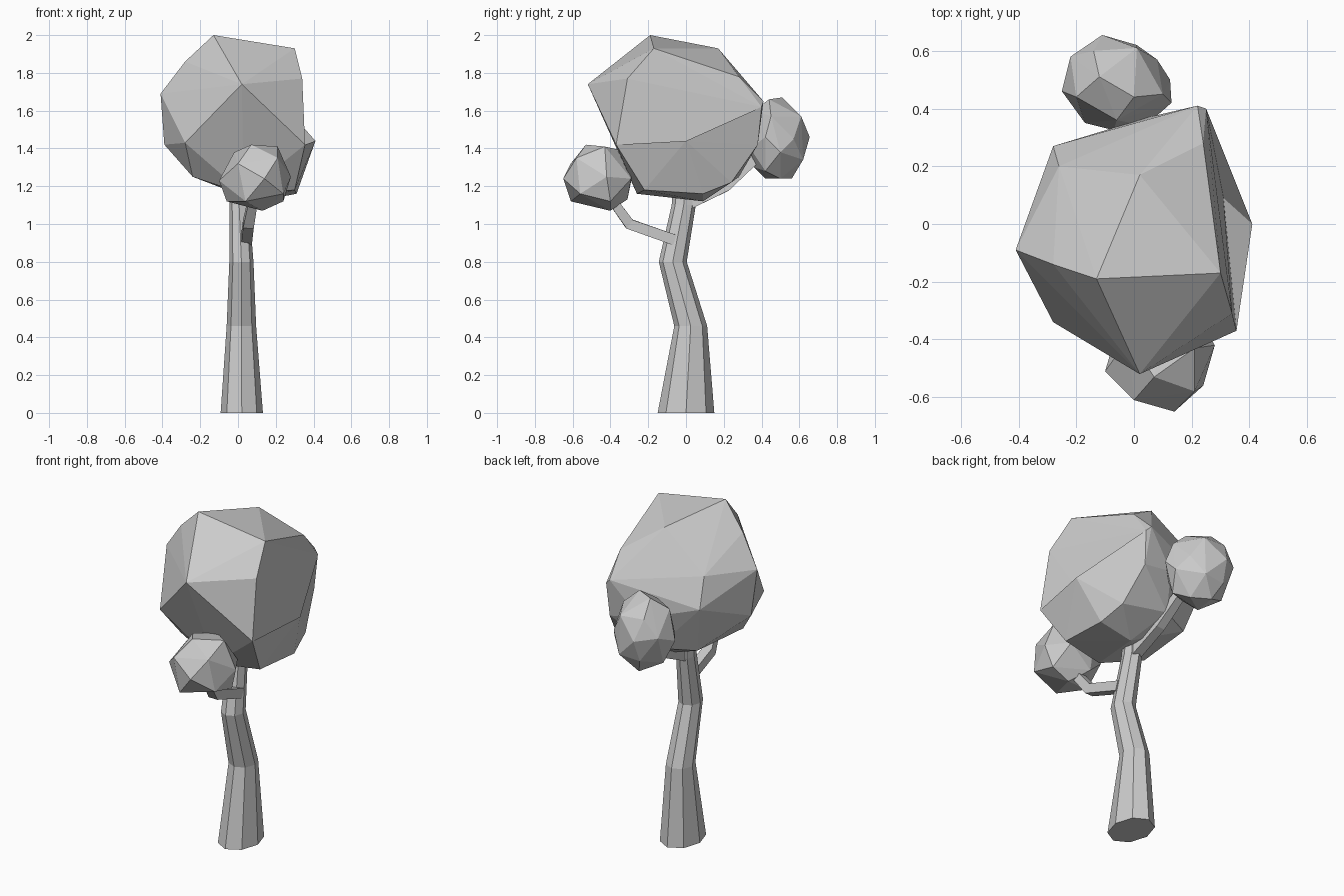
import bpy, bmesh, math
from mathutils import Vector


def finish(bm, name):
    bmesh.ops.recalc_face_normals(bm, faces=bm.faces)
    mesh = bpy.data.meshes.new(name)
    bm.to_mesh(mesh)
    bm.free()
    obj = bpy.data.objects.new(name, mesh)
    bpy.context.collection.objects.link(obj)
    return obj


def hull(name, points, rim=(), tip=None):
    """Faceted clump around corner points; the faces inside rim are pulled to a tip."""
    bm = bmesh.new()
    verts = [bm.verts.new(p) for p in points]
    ring = {verts[i] for i in rim}
    res = bmesh.ops.convex_hull(bm, input=bm.verts[:])
    inner = {g for k in ("geom_interior", "geom_unused") for g in res[k]
             if isinstance(g, bmesh.types.BMVert)}
    bmesh.ops.delete(bm, geom=list(inner), context='VERTS')
    if tip:
        side = [f for f in bm.faces if all(v in ring for v in f.verts)]
        bmesh.ops.delete(bm, geom=side, context='FACES')
        t = bm.verts.new(tip)
        for e in [e for e in bm.edges if e.is_boundary]:
            bm.faces.new((e.verts[0], e.verts[1], t))
    return finish(bm, name)


def loft(name, rings):
    """Skin a closed tube through equal-length rings of points."""
    bm = bmesh.new()
    rows = [[bm.verts.new(p) for p in ring] for ring in rings]
    n = len(rows[0])
    for a, b in zip(rows, rows[1:]):
        for i in range(n):
            j = (i + 1) % n
            bm.faces.new((a[i], a[j], b[j], b[i]))
    bm.faces.new(rows[0])
    bm.faces.new(rows[-1])
    return finish(bm, name)


def branch(name, path, radii, sides=4):
    path = [Vector(p) for p in path]
    rings = []
    for i, p in enumerate(path):
        d = (path[min(i + 1, len(path) - 1)] - path[max(i - 1, 0)]).normalized()
        u = d.cross(Vector((1, 0, 0))).normalized()
        v = d.cross(u)
        angles = [2 * math.pi * (k + 0.5) / sides for k in range(sides)]
        rings.append([p + (u * math.cos(a) + v * math.sin(a)) * radii[i] for a in angles])
    return loft(name, rings)


# Bent, tapering trunk: x centre, y centre, z, x radius, y radius
trunk = [(0.02, 0.0, 0.0, 0.112, 0.15),
         (0.018, 0.025, 0.46, 0.078, 0.087),
         (0.018, -0.07, 0.80, 0.064, 0.074),
         (0.006, -0.012, 1.10, 0.052, 0.064),
         (0.0, -0.005, 1.30, 0.045, 0.055)]
loft("trunk", [[(x + rx * math.cos(t), y + ry * math.sin(t), z)
                for t in [2 * math.pi * k / 8 for k in range(8)]]
               for x, y, z, rx, ry in trunk])

# Side branches
branch("front_branch", [(0.045, -0.06, 0.915), (0.055, -0.30, 1.0), (0.09, -0.43, 1.18)],
       [0.04, 0.04, 0.032])
branch("back_branch", [(0.01, 0.0, 1.10), (0.0, 0.21, 1.2), (-0.04, 0.45, 1.42)],
       [0.042, 0.04, 0.032])

# Main crown, with a knuckle on its right side
hull("main_crown", [
    (0.355, -0.37, 1.42), (0.25, 0.40, 1.62), (0.24, 0.38, 1.42),
    (0.28, 0.24, 1.22), (0.31, 0.09, 1.16), (0.30, -0.22, 1.18),
    (-0.13, -0.19, 2.0), (0.30, -0.17, 1.93), (0.02, 0.17, 1.93),
    (-0.28, -0.14, 1.86), (-0.26, 0.20, 1.72), (0.24, 0.28, 1.78),
    (0.34, -0.31, 1.77), (0.02, -0.52, 1.74), (-0.41, -0.09, 1.69),
    (0.22, 0.41, 1.65), (-0.28, 0.27, 1.55),
    (-0.28, -0.34, 1.43), (-0.39, -0.06, 1.42), (0.05, 0.37, 1.45),
    (-0.24, -0.20, 1.25), (-0.20, 0.18, 1.25), (0.03, -0.26, 1.16),
    (0.10, 0.09, 1.12), (0.0, 0.28, 1.25)],
    rim=range(6), tip=(0.41, 0.0, 1.44))

# Small crown on the front branch
hull("front_crown", [
    (0.07, -0.53, 1.42), (0.21, -0.43, 1.41), (-0.02, -0.40, 1.38),
    (-0.10, -0.51, 1.23), (0.0, -0.61, 1.32), (0.14, -0.65, 1.24),
    (0.21, -0.58, 1.35), (0.24, -0.56, 1.16), (0.28, -0.42, 1.25),
    (-0.06, -0.47, 1.12), (0.04, -0.61, 1.12), (0.13, -0.40, 1.07),
    (0.24, -0.40, 1.12), (0.20, -0.29, 1.24), (0.05, -0.28, 1.28),
    (-0.05, -0.34, 1.22), (0.05, -0.31, 1.13), (0.10, -0.34, 1.39)])

# Small crown on the back branch
hull("back_crown", [
    (-0.11, 0.655, 1.46), (0.01, 0.62, 1.34), (0.01, 0.61, 1.57),
    (0.08, 0.57, 1.45), (0.125, 0.50, 1.38), (0.13, 0.42, 1.46),
    (0.10, 0.45, 1.57), (0.0, 0.44, 1.66), (-0.12, 0.51, 1.67),
    (-0.20, 0.44, 1.60), (-0.14, 0.60, 1.58), (-0.25, 0.46, 1.43),
    (-0.22, 0.58, 1.48), (-0.20, 0.50, 1.30), (-0.12, 0.61, 1.33),
    (-0.08, 0.56, 1.24), (0.02, 0.50, 1.24), (-0.10, 0.42, 1.24),
    (0.08, 0.42, 1.28), (-0.17, 0.35, 1.42), (-0.07, 0.325, 1.45),
    (-0.06, 0.36, 1.60), (0.04, 0.34, 1.40), (-0.05, 0.36, 1.30)])
